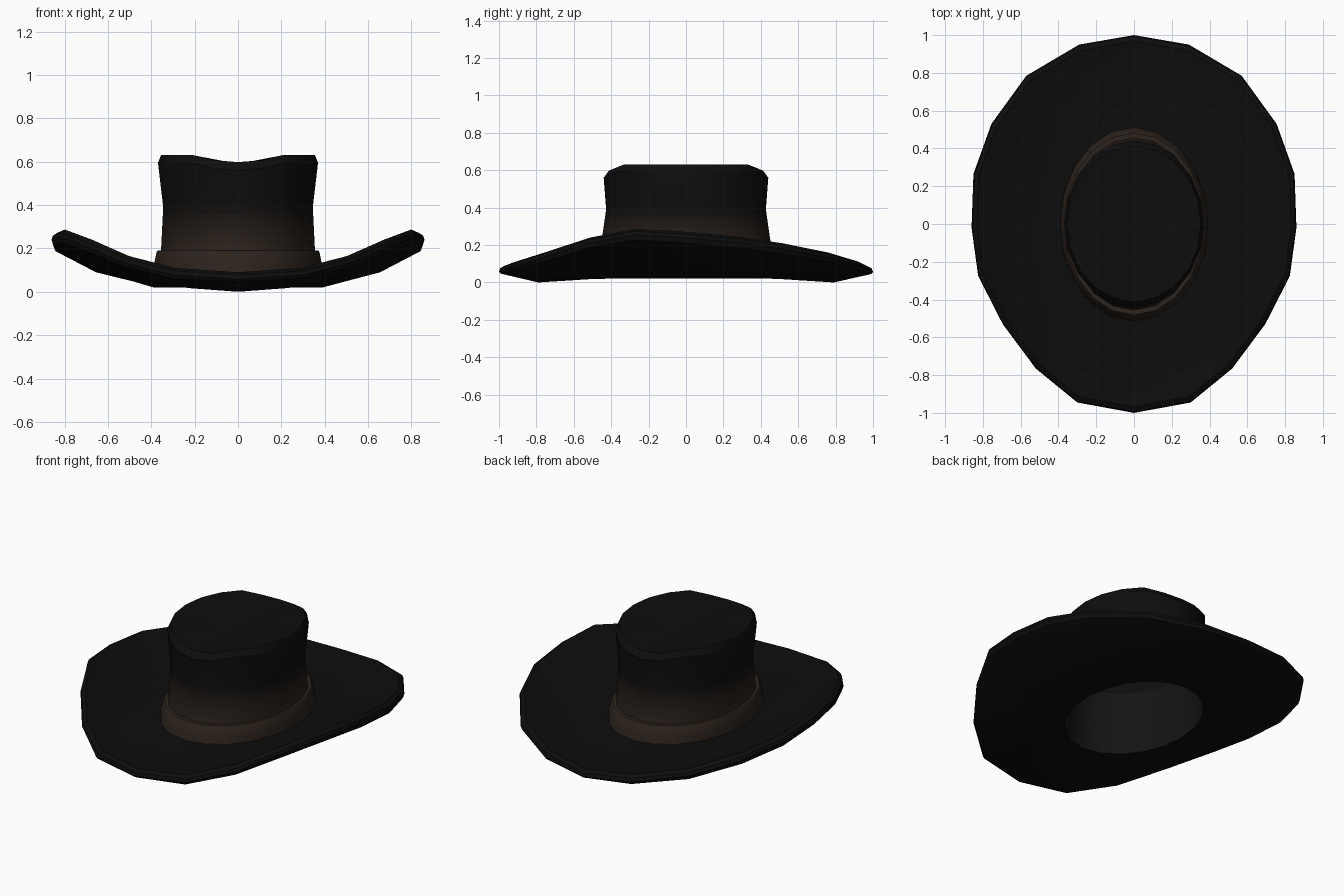
import bpy, bmesh, math

if "Cube" in bpy.data.objects:
    bpy.data.objects.remove(bpy.data.objects["Cube"])

N = 20  # sides of every ring


def material(name, r, g, b):
    m = bpy.data.materials.new(name)
    m.diffuse_color = (r, g, b, 1)
    m.use_nodes = True
    m.node_tree.nodes["Principled BSDF"].inputs["Base Color"].default_value = m.diffuse_color
    return m


BLACK = (0.004, 0.004, 0.004)
BROWN = (0.026, 0.017, 0.012)
black = material("black_felt", *BLACK)
brown = material("brown_band", *BROWN)
STEPS = 6
fades = [material("fade_%d" % k, *[b + (a - b) * (k + 0.5) / STEPS for a, b in zip(BLACK, BROWN)])
         for k in range(STEPS)]


def oval(a, b, z, dip=0.0):
    """Ring of points starting at the front; dip lowers its front and back ends."""
    pts = []
    for i in range(N):
        t = 2 * math.pi * i / N
        drop = dip * max(0, (abs(math.cos(t)) - 0.809) / 0.191)
        pts.append((a * math.sin(t), -b * math.cos(t), z - drop))
    return pts


def loft(name, rings, mats, closed=False, cap_start=None, cap_end=None):
    """Skin successive rings; mats holds one material per strip."""
    bm = bmesh.new()
    slots = list(dict.fromkeys(mats))
    vr = [[bm.verts.new(p) for p in ring] for ring in rings]
    pairs = list(zip(vr, vr[1:]))
    if closed:
        pairs.append((vr[-1], vr[0]))
    for k, (lo, hi) in enumerate(pairs):
        for i in range(N):
            j = (i + 1) % N
            f = bm.faces.new((lo[i], lo[j], hi[j], hi[i]))
            f.material_index = slots.index(mats[k])
    for height, ring, flip in ((cap_start, vr[0], True), (cap_end, vr[-1], False)):
        if height is None:
            continue
        c = bm.verts.new((0, 0, height))
        for i in range(N):
            a, b = ring[i], ring[(i + 1) % N]
            f = bm.faces.new((b, a, c) if flip else (a, b, c))
            f.material_index = slots.index(black)
    me = bpy.data.meshes.new(name)
    bm.to_mesh(me)
    bm.free()
    for m in slots:
        me.materials.append(m)
    ob = bpy.data.objects.new(name, me)
    bpy.context.collection.objects.link(ob)
    bpy.ops.object.select_all(action='DESELECT')
    ob.select_set(True)
    bpy.context.view_layer.objects.active = ob
    bpy.ops.object.shade_smooth_by_angle(angle=math.radians(30))
    return ob


# Brim: half outline from front to back (x, y, top height), mirrored
half = [(0, -1, .09), (.30, -.945, .11), (.52, -.765, .165), (.695, -.53, .24),
        (.825, -.275, .287), (.86, -.02, .272), (.85, .265, .247), (.755, .53, .21),
        (.57, .785, .16), (.29, .95, .112), (0, 1, .088)]
outline = half + [(-x, y, z) for x, y, z in half[-2:0:-1]]


def edge(scale, dz, dz_side=0.0):
    return [(x * scale, y * scale, z + dz + dz_side * abs(x)) for x, y, z in outline]


def middle(lift):
    pts = []
    for x, y, z in outline:
        t = max(0, (z - .09) / .18)
        pts.append((x * .77, y * .79, lift + .1 * t ** .8))
    return pts


loft("brim", [oval(.345, .44, .02), oval(.39, .50, .02), middle(0), edge(.99, -.043, -.02),
              edge(1, -.032), edge(.993, -.013), edge(.968, 0), middle(.065),
              oval(.39, .51, .09), oval(.345, .44, .09)], [black] * 10, closed=True)

# Crown: brown at the base fading to black, with a dipped top
base, waist = (.355, .456, .19), (.345, .427, .39)
fade_rings = [oval(*[p + (q - p) * k / STEPS for p, q in zip(base, waist)])
              for k in range(STEPS + 1)]
loft("crown", [oval(.36, .466, .08)] + fade_rings +
     [oval(.369, .44, .595, .035), oval(.355, .412, .63, .032)],
     [brown] + fades + [black] * 2, cap_end=.59)

# Hat band around the crown base
loft("hat_band", [oval(.355, .455, .08), oval(.392, .515, .08), oval(.386, .505, .13),
                  oval(.376, .49, .182), oval(.37, .482, .19), oval(.352, .452, .19)],
     [brown] * 6, closed=True)

# Inside of the crown, facing down and inward
lining_mat = material("lining", .007, .007, .007)
loft("lining", [oval(.345, .41, .585, .03), oval(.332, .412, .39), oval(.345, .44, .02)],
     [black, lining_mat], cap_start=.565)
